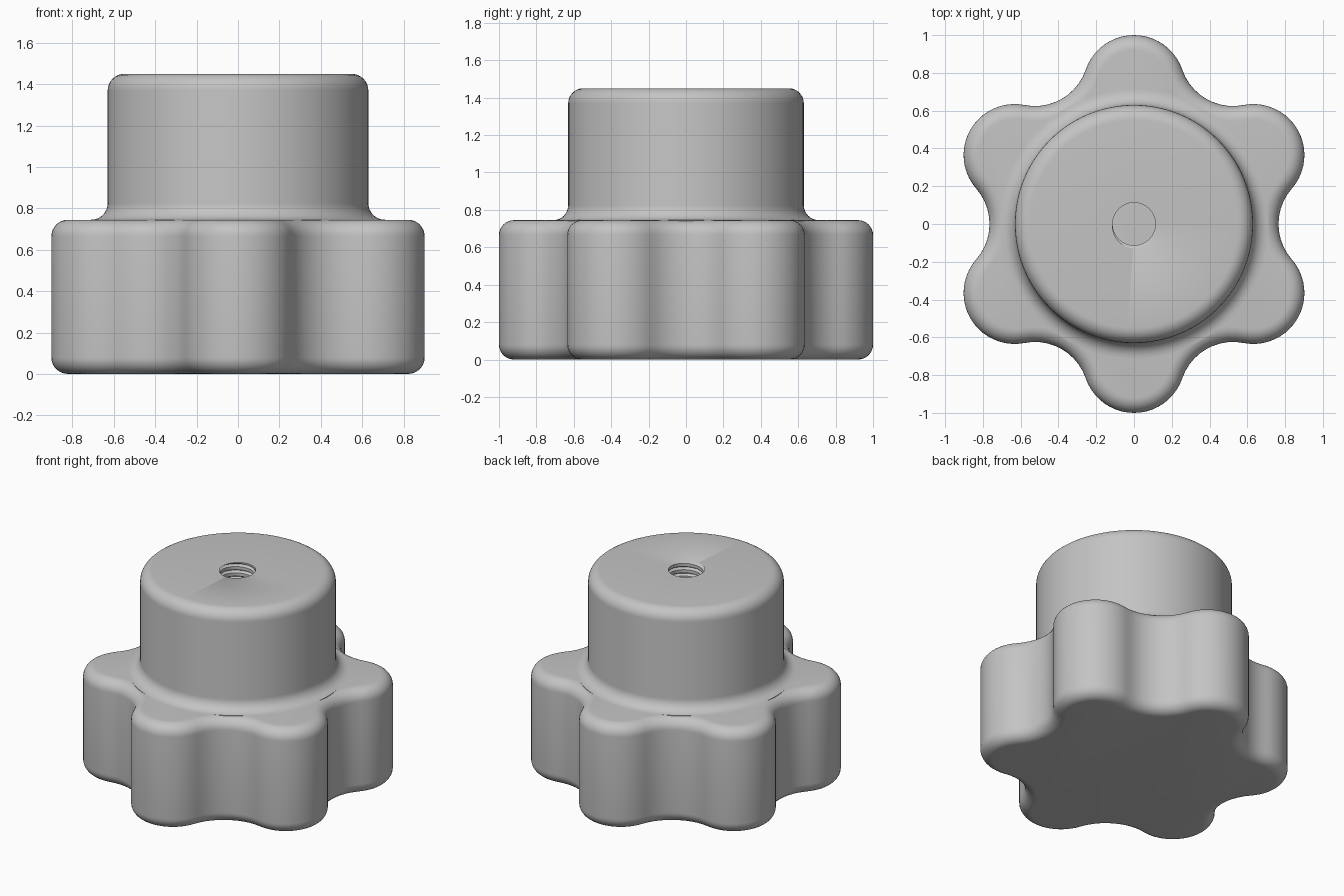
import bpy
import bmesh
import math

if "Cube" in bpy.data.objects:
    bpy.data.objects.remove(bpy.data.objects["Cube"])

BASE_H, TOP, ROUND = 0.745, 1.45, 0.08
HUB_R = 0.63

grey = bpy.data.materials.new("plain grey")
grey.diffuse_color = (0.55, 0.55, 0.55, 1)
grey.use_nodes = True
grey.node_tree.nodes["Principled BSDF"].inputs["Base Color"].default_value = grey.diffuse_color


def finish(bm, name):
    bmesh.ops.remove_doubles(bm, verts=bm.verts, dist=1e-5)
    bmesh.ops.recalc_face_normals(bm, faces=bm.faces)
    mesh = bpy.data.meshes.new(name)
    bm.to_mesh(mesh)
    bm.free()
    mesh.materials.append(grey)
    obj = bpy.data.objects.new(name, mesh)
    bpy.context.collection.objects.link(obj)
    bpy.ops.object.select_all(action='DESELECT')
    obj.select_set(True)
    bpy.context.view_layer.objects.active = obj
    bpy.ops.object.shade_smooth_by_angle(angle=math.radians(35))


def skin(bm, rows):
    """Join consecutive rows of points with quads."""
    grid = [[bm.verts.new(p) for p in row] for row in rows]
    for a, b in zip(grid, grid[1:]):
        for i in range(len(a) - 1):
            bm.faces.new((a[i], a[i + 1], b[i + 1], b[i]))
    return grid


# Six-lobed grip: convex lobe arcs tangent to concave valley arcs
LOBE_C, LOBE_R, VALLEY_C, VALLEY_R = 0.73, 0.27, 1.05, 0.285
lx, ly = LOBE_C * math.cos(math.pi / 6), LOBE_C * math.sin(math.pi / 6)
tangent = math.atan2(-ly, VALLEY_C - lx)       # lobe centre towards valley centre
swing = math.pi / 6 - tangent                  # half sweep of a lobe arc
half_valley = -tangent                         # half sweep of a valley arc


def star(inset, z):
    pts = []
    for k in range(6):
        mid = math.pi / 6 + k * math.pi / 3
        cx, cy = LOBE_C * math.cos(mid), LOBE_C * math.sin(mid)
        for s in range(21):
            a = mid - swing + 2 * swing * s / 20
            r = LOBE_R - inset
            pts.append((cx + r * math.cos(a), cy + r * math.sin(a), z))
        mid += math.pi / 6
        cx, cy = VALLEY_C * math.cos(mid), VALLEY_C * math.sin(mid)
        for s in range(1, 10):
            a = mid + math.pi + half_valley - 2 * half_valley * s / 10
            r = VALLEY_R + inset
            pts.append((cx + r * math.cos(a), cy + r * math.sin(a), z))
    return pts + pts[:1]


STEPS = 8
bm = bmesh.new()
arc = [i * math.pi / 2 / STEPS for i in range(STEPS + 1)]
rows = [star(ROUND * (1 - math.sin(a)), ROUND * (1 - math.cos(a))) for a in arc]
rows += [star(ROUND * (1 - math.cos(a)), BASE_H - ROUND * (1 - math.sin(a))) for a in arc]
grid = skin(bm, rows)
bm.faces.new(grid[0][:-1])
bm.faces.new(grid[-1][:-1])
finish(bm, "lobed_grip")

# Round hub with a fillet at its foot and a threaded blind hole in its top
N, PITCH, DEPTH = 96, 0.045, 0.75
CREST, ROOT = 0.113, 0.131


def point(i, r, z):
    a = 2 * math.pi * i / N + math.pi / 2
    return (r * math.cos(a), r * math.sin(a), z)


def thread_point(i, j):
    z = TOP + PITCH * (i / N - j / 4)
    z = max(TOP - DEPTH, min(TOP, z))
    phase = ((TOP - z) / PITCH + i / N) % 1
    r = CREST + (ROOT - CREST) * max(0, 1 - abs(phase - 0.5) * 4)
    return point(i, r, z)


profile = [(HUB_R + ROUND, BASE_H - 0.02)]
profile += [(HUB_R + ROUND * (1 - math.sin(a)), BASE_H + ROUND * (1 - math.cos(a)))
            for a in arc]
profile += [(HUB_R - ROUND * (1 - math.cos(a)), TOP - ROUND * (1 - math.sin(a)))
            for a in arc]
rows = [[point(i, r, z) for i in range(N + 1)] for r, z in profile]
turns = math.ceil(DEPTH / PITCH) + 1
rows += [[thread_point(i, j) for i in range(N + 1)] for j in range(turns * 4 + 1)]

bm = bmesh.new()
grid = skin(bm, rows)
bm.faces.new(grid[-1][:-1])
bm.faces.new(grid[0][:-1])
bmesh.ops.dissolve_degenerate(bm, dist=1e-6, edges=bm.edges)
finish(bm, "threaded_hub")
